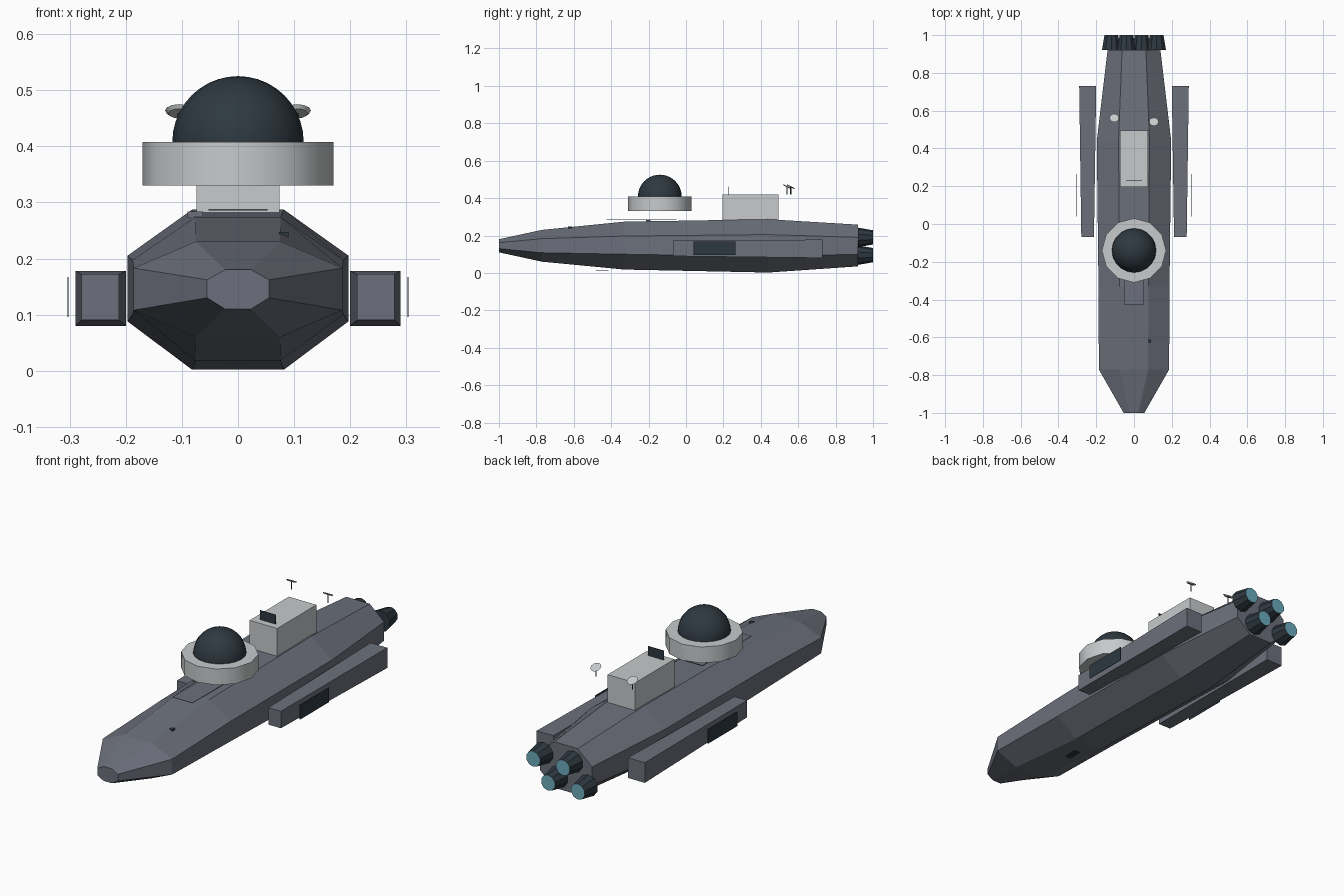
import bpy, bmesh, math
from mathutils import Matrix, Vector

if "Cube" in bpy.data.objects:
    bpy.data.objects.remove(bpy.data.objects["Cube"])


def material(name, rgb):
    m = bpy.data.materials.new(name)
    m.use_nodes = True
    m.diffuse_color = (*rgb, 1)
    m.node_tree.nodes["Principled BSDF"].inputs["Base Color"].default_value = (*rgb, 1)
    return m


HULL = material("slate grey", (0.15, 0.163, 0.2))
PALE = material("pale grey", (0.57, 0.59, 0.6))
DARK = material("dark blue grey", (0.027, 0.04, 0.052))
GLOW = material("engine cyan", (0.145, 0.41, 0.51))


def finish(name, bm, *mats, smooth=None):
    bmesh.ops.recalc_face_normals(bm, faces=bm.faces)
    me = bpy.data.meshes.new(name)
    bm.to_mesh(me)
    bm.free()
    ob = bpy.data.objects.new(name, me)
    bpy.context.collection.objects.link(ob)
    for m in mats:
        me.materials.append(m)
    if smooth:
        bpy.ops.object.select_all(action='DESELECT')
        ob.select_set(True)
        bpy.context.view_layer.objects.active = ob
        bpy.ops.object.shade_smooth_by_angle(angle=math.radians(smooth))
    return ob


def loft(name, sections, mat):
    """Skin a list of equal-length closed sections and cap both ends."""
    bm = bmesh.new()
    rings = [[bm.verts.new(p) for p in s] for s in sections]
    n = len(rings[0])
    for a, b in zip(rings, rings[1:]):
        for i in range(n):
            j = (i + 1) % n
            bm.faces.new((a[i], a[j], b[j], b[i]))
    bm.faces.new(rings[0])
    bm.faces.new(rings[-1])
    return finish(name, bm, mat)


def box(name, lo, hi, mat):
    bm = bmesh.new()
    lo, hi = Vector(lo), Vector(hi)
    size = Matrix.Diagonal((*(hi - lo), 1))
    bmesh.ops.create_cube(bm, size=1, matrix=Matrix.Translation((lo + hi) / 2) @ size)
    return finish(name, bm, mat)


def cone(name, centre, r1, r2, depth, sides, *mats, turn=Matrix(), smooth=None, end=None):
    bm = bmesh.new()
    bmesh.ops.create_cone(bm, cap_ends=True, segments=sides, radius1=r1, radius2=r2,
                          depth=depth, matrix=Matrix.Translation(centre) @ turn)
    if end:  # colour the cap that faces this direction
        bm.normal_update()
        for f in bm.faces:
            f.material_index = int(f.normal.dot(Vector(end)) > 0.9)
    return finish(name, bm, *mats, smooth=smooth)


# Hull: octagonal sections (y, half width, flat half width, bottom, low side, high side, top)
def octagon(y, w, f, z0, z1, z2, z3):
    half = [(f, z0), (w, z1), (w, z2), (f, z3)]
    return [(x, y, z) for x, z in half] + [(-x, y, z) for x, z in reversed(half)]


loft("hull", [octagon(*s) for s in (
    (-1.0, 0.055, 0.023, 0.11, 0.13, 0.162, 0.18),
    (-0.77, 0.186, 0.075, 0.06, 0.108, 0.183, 0.23),
    (-0.33, 0.188, 0.076, 0.018, 0.1, 0.197, 0.274),
    (0.44, 0.197, 0.082, 0.002, 0.088, 0.205, 0.287),
    (0.92, 0.14, 0.063, 0.035, 0.1, 0.19, 0.258))], HULL)

# Side pods, slightly narrower at the front, each with a floating dark panel
for side, label in ((1, "left"), (-1, "right")):
    def rect(y, a, b, z0, z1):
        return [(side * x, y, z) for x, z in ((a, z0), (b, z0), (b, z1), (a, z1))]
    loft(label + "_pod", [rect(-0.07, 0.212, 0.279, 0.09, 0.172),
                          rect(0.73, 0.2, 0.29, 0.08, 0.178)], HULL)
    box(label + "_pod_panel", (side * 0.303 - 0.001, 0.04, 0.096),
        (side * 0.303 + 0.001, 0.265, 0.167), DARK)

# Deck house with its upright screen
box("deck_house", (-0.074, 0.195, 0.27), (0.074, 0.495, 0.418), PALE)
box("screen", (-0.042, 0.227, 0.416), (0.042, 0.23, 0.463), DARK)

# Turret ring and dome
cone("turret_ring", (0, -0.14, 0.369), 0.17, 0.17, 0.078, 12, PALE, smooth=35)
bm = bmesh.new()
bmesh.ops.create_uvsphere(bm, u_segments=20, v_segments=20, radius=0.117,
                          matrix=Matrix.Translation((0, -0.14, 0.408)))
bmesh.ops.bisect_plane(bm, geom=bm.verts[:] + bm.edges[:] + bm.faces[:],
                       plane_co=(0, -0.14, 0.4), plane_no=(0, 0, 1), clear_inner=True)
finish("dome", bm, DARK, smooth=40)

# Deck plate and small hull fittings
box("deck_plate", (-0.053, -0.425, 0.286), (0.053, -0.05, 0.288), HULL)
box("deck_fitting", (-0.09, -0.215, 0.272), (-0.062, -0.19, 0.284), HULL)
box("bow_fitting", (0.073, -0.63, 0.238), (0.09, -0.61, 0.247), DARK)
box("keel_plate", (-0.015, -0.48, 0.012), (0.015, -0.415, 0.016), DARK)

# Dish aerials leaning back, on short stems
for label, x, y in (("left", 0.105, 0.54), ("right", -0.105, 0.56)):
    cone(label + "_dish", (x, y, 0.461), 0.019, 0.025, 0.006, 12, PALE,
         turn=Matrix.Rotation(math.radians(-27), 4, 'X'), smooth=35)
    cone(label + "_stem", (x, y, 0.44), 0.003, 0.003, 0.04, 6, DARK)

# Four staggered engines with glowing ends
aft = Matrix.Rotation(math.radians(-90), 4, 'X')
for i, (x, z) in enumerate(((0.12, 0.19), (-0.04, 0.19), (0.04, 0.095), (-0.12, 0.095))):
    cone(f"engine_{i + 1}", (x, 0.96, z), 0.052, 0.038, 0.08, 10, DARK, GLOW,
         turn=aft, end=(0, 1, 0))
